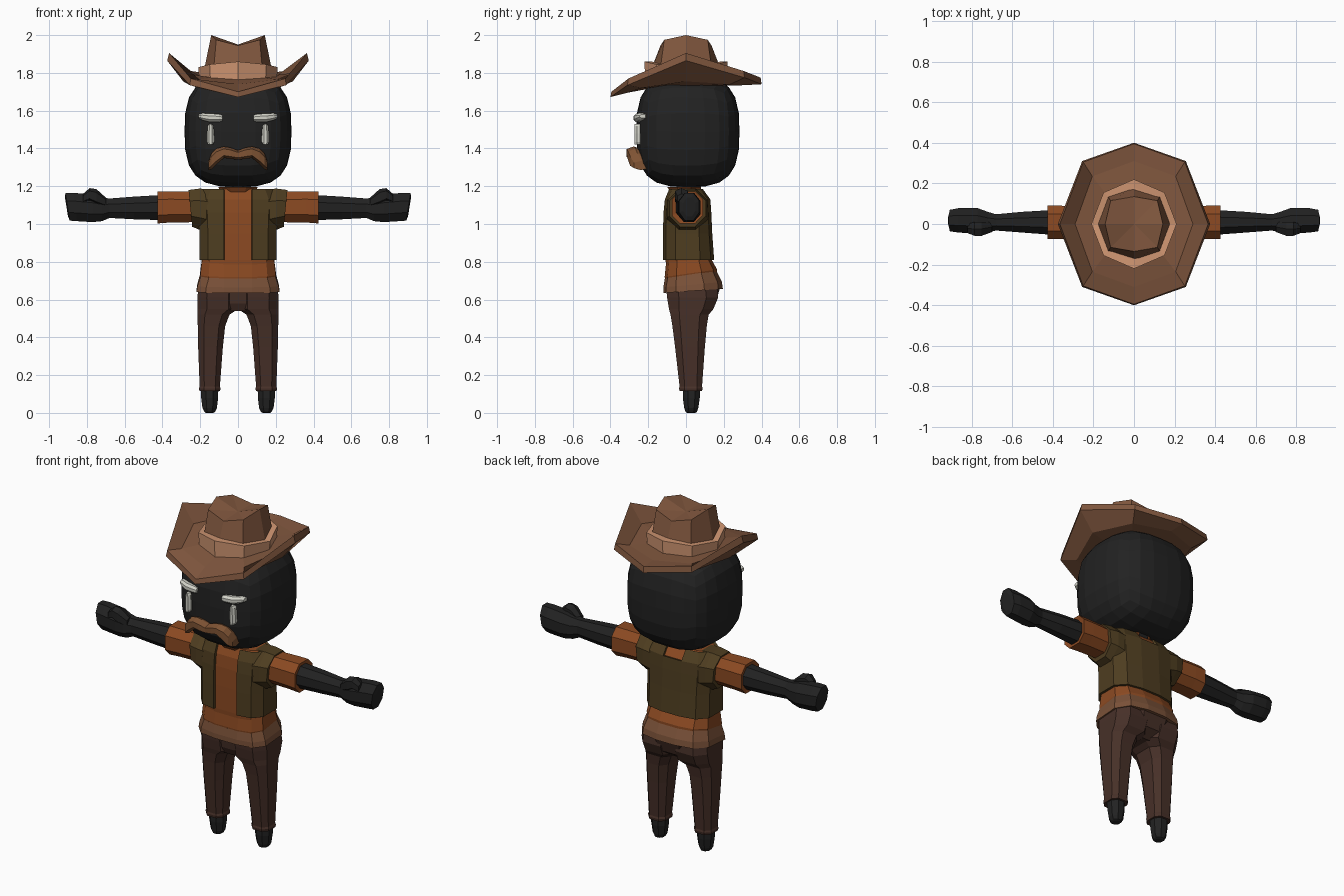
import bpy, bmesh, math
from mathutils import Vector

if "Cube" in bpy.data.objects:
    bpy.data.objects.remove(bpy.data.objects["Cube"])


def material(name, r, g, b):
    lin = [((c / 255 + 0.055) / 1.055) ** 2.4 for c in (r, g, b)]
    m = bpy.data.materials.new(name)
    m.diffuse_color = (*lin, 1)
    m.use_nodes = True
    m.node_tree.nodes["Principled BSDF"].inputs["Base Color"].default_value = m.diffuse_color
    return m


BLACK = material("charcoal", 34, 34, 34)
WHITE = material("off_white", 212, 212, 202)
HAT = material("hat_brown", 130, 88, 63)
BAND = material("band_tan", 208, 150, 114)
HAIR = material("moustache_brown", 128, 84, 52)
SHIRT = material("shirt_rust", 140, 74, 34)
VEST = material("vest_olive", 78, 61, 32)
BELT = material("waist_brown", 122, 81, 56)
TROUSERS = material("trouser_brown", 71, 48, 40)


def make(name, bm, mat):
    bmesh.ops.recalc_face_normals(bm, faces=bm.faces)
    me = bpy.data.meshes.new(name)
    bm.to_mesh(me)
    bm.free()
    me.materials.append(mat)
    ob = bpy.data.objects.new(name, me)
    bpy.context.collection.objects.link(ob)
    return ob


def loft(name, rings, mat, drop=None, caps=True):
    """Skin a list of closed rings; drop(centre) removes faces."""
    bm = bmesh.new()
    vs = [[bm.verts.new(p) for p in r] for r in rings]
    n = len(vs[0])
    for a, b in zip(vs, vs[1:]):
        for i in range(n):
            j = (i + 1) % n
            c = (a[i].co + a[j].co + b[i].co + b[j].co) / 4
            if not (drop and drop(c)):
                bm.faces.new((a[i], a[j], b[j], b[i]))
    if caps:
        bm.faces.new(vs[0])
        bm.faces.new(vs[-1])
    return make(name, bm, mat)


def oval(lo_u, hi_u, lo_v, hi_v, n=8, power=1.0):
    """Points of an oval filling a box; power below 1 is squarer."""
    pts = []
    for i in range(n):
        a = 2 * math.pi * (i + 0.5) / n
        c, s = math.cos(a), math.sin(a)
        top = math.cos(math.pi / n)
        c, s = [math.copysign(min(1, abs(t) / top) ** power, t) for t in (c, s)]
        pts.append(((lo_u + hi_u) / 2 + c * (hi_u - lo_u) / 2,
                    (lo_v + hi_v) / 2 + s * (hi_v - lo_v) / 2))
    return pts


def along_z(z, x0, x1, y0, y1, s=1, **k):
    return [(s * u, v, z) for u, v in oval(x0, x1, y0, y1, **k)]


def along_x(x, y0, y1, z0, z1, s=1, lean=0, **k):
    mid = (z0 + z1) / 2
    return [(s * (x + lean * (v - mid)), u, v) for u, v in oval(y0, y1, z0, z1, **k)]


# Head: cube rounded towards a soft box
bm = bmesh.new()
bmesh.ops.create_cube(bm, size=2)
bmesh.ops.subdivide_edges(bm, edges=bm.edges[:], cuts=5, use_grid_fill=True)
for v in bm.verts:
    d = sum(abs(c) ** 3 for c in v.co) ** (1 / 3)
    p = v.co / d
    v.co = Vector((p.x * 0.283, 0.01 + p.y * 0.273, 1.49 + p.z * 0.295))
make("head", bm, BLACK)
loft("neck", [along_z(z, -.07, .07, -.05, .08) for z in (1.12, 1.24)], BLACK)

# Face
for s, side in ((1, "left"), (-1, "right")):
    loft(side + "_brow", [along_x(x, y, y + .045, z0, z1, s) for x, y, z0, z1 in (
        (.083, -.275, 1.545, 1.575), (.10, -.279, 1.54, 1.582),
        (.15, -.276, 1.54, 1.585), (.19, -.26, 1.55, 1.587),
        (.208, -.247, 1.56, 1.58))], WHITE)
    loft(side + "_eye", [along_z(z, .145 - w, .145 + w, -.272, -.23, s) for z, w in (
        (1.42, .013), (1.435, .02), (1.48, .019), (1.52, .015), (1.53, .008))], WHITE)
    loft(side + "_moustache", [along_x(x, y, y + .075, z0, z1, s, n=6) for x, y, z0, z1 in (
        (0, -.31, 1.34, 1.39), (.04, -.316, 1.345, 1.405), (.075, -.314, 1.35, 1.41),
        (.115, -.305, 1.315, 1.40), (.14, -.295, 1.29, 1.375),
        (.155, -.275, 1.285, 1.335))], HAIR)


# Hat: eight-sided rings with a height per side, diagonal, front and back
def octagon(rx, ry, dx, dy, side, back_diag, back, front_diag, front, drop=0):
    return [(rx, 0, side - drop), (dx, dy, back_diag - drop), (0, ry, back - drop),
            (-dx, dy, back_diag - drop), (-rx, 0, side - drop),
            (-dx, -dy, front_diag - drop), (0, -ry, front - drop),
            (dx, -dy, front_diag - drop)]


mid = (.29, .31, .205, .235, 1.80, 1.785, 1.78, 1.765, 1.74)
inner = (.2, .21, .14, .15, 1.78, 1.78, 1.785, 1.775, 1.765)
loft("hat_brim", [
    octagon(*inner, drop=.05), octagon(*mid, drop=.045),
    octagon(.375, .40, .255, .31, 1.865, 1.775, 1.74, 1.735, 1.672),
    octagon(.365, .395, .25, .305, 1.905, 1.81, 1.775, 1.77, 1.70),
    octagon(*mid), octagon(*inner)], HAT)
loft("hat_band", [
    octagon(.205, .215, .145, .155, 1.75, 1.75, 1.75, 1.745, 1.74),
    octagon(.21, .22, .15, .155, 1.83, 1.845, 1.86, 1.845, 1.86),
    octagon(.175, .18, .125, .13, 1.83, 1.845, 1.86, 1.845, 1.86)], BAND)
# Crown with a lengthwise crease
bm = bmesh.new()
low = [bm.verts.new(p) for p in octagon(.178, .18, .128, .135, 1.82, 1.83, 1.83, 1.83, 1.83)]
top = [bm.verts.new(p) for p in octagon(.142, .135, .115, .115, 2.0, 1.975, 1.945, 1.975, 1.945)]
crease = bm.verts.new((0, 0, 1.95))
for i in range(8):
    j = (i + 1) % 8
    bm.faces.new((low[i], low[j], top[j], top[i]))
    bm.faces.new((top[i], top[j], crease))
make("hat_crown", bm, HAT)


# Torso section with points at the vest opening and the back neck notch
def torso(z, w, front, back, grow=0, gap=.075, tilt=0):
    w, front, back = w + grow, front - grow, back + grow
    half = [(gap, front), (w * .78, front + .015), (w, front * .45), (w, back * .5),
            (w * .75, back * .88), (.06, back)]
    pts = half + [(-x, y) for x, y in reversed(half)]
    return [(x, y, z + tilt * (y - front)) for x, y in pts]


body = [(.81, .19, -.108, .135), (.95, .19, -.108, .125), (1.06, .195, -.105, .12),
        (1.13, .195, -.098, .115), (1.185, .17, -.075, .075)]
loft("shirt", [torso(.69, .18, -.1, .14)] + [torso(*b) for b in body], SHIRT)
loft("shirt_hem", [torso(.70, .195, -.11, .165, tilt=.16), torso(.72, .20, -.113, .165, tilt=.14),
                   torso(.80, .192, -.105, .135, tilt=.05)], SHIRT)
loft("collar", [along_z(1.15, -.08, .08, -.07, .07), along_z(1.197, -.105, .105, -.10, .08)], SHIRT)


# Vest: open down the front, notched at the back of the neck
def vest_gap(c):
    return abs(c.x) < .03 and (c.y < 0 or c.z > 1.14)


vest = loft("vest", [torso(*b, grow=.014) for b in body], VEST, vest_gap, caps=False)
thick = vest.modifiers.new("thickness", "SOLIDIFY")
thick.thickness = .02

# Waistband, flaring towards the seat
loft("waistband", [torso(.635, .22, -.12, .195, tilt=.07), torso(.665, .215, -.12, .19, tilt=.09),
                   torso(.712, .198, -.112, .16, tilt=.16)], BELT)

for s, side in ((1, "left"), (-1, "right")):
    # Arm: vest shoulder, shirt sleeve, forearm with fist and thumb
    loft(side + "_vest_shoulder", [
        along_x(.14, -.10, .115, .95, 1.185, s), along_x(.205, -.10, .115, .97, 1.187, s),
        along_x(.252, -.088, .105, .985, 1.18, s, lean=.1)], VEST)
    loft(side + "_sleeve", [
        along_x(.20, -.07, .085, 1.01, 1.17, s, power=.8),
        along_x(.36, -.075, .09, 1.008, 1.173, s, power=.8),
        along_x(.425, -.075, .09, 1.003, 1.173, s, power=.8),
        along_x(.42, -.055, .07, 1.02, 1.155, s, power=.8)], SHIRT)
    loft(side + "_arm", [
        along_x(.38, -.055, .07, 1.02, 1.155, s), along_x(.55, -.042, .06, 1.025, 1.145, s),
        along_x(.68, -.032, .048, 1.032, 1.135, s), along_x(.72, -.042, .06, 1.015, 1.14, s),
        along_x(.77, -.048, .078, 1.01, 1.155, s), along_x(.86, -.042, .078, 1.015, 1.165, s, lean=.1),
        along_x(.902, -.036, .07, 1.018, 1.165, s, lean=.16),
        along_x(.908, -.015, .05, 1.04, 1.14, s, lean=.16)], BLACK)
    loft(side + "_thumb", [
        along_x(.70, -.04, .01, 1.09, 1.14, s, n=6), along_x(.75, -.058, .01, 1.10, 1.185, s, n=6),
        along_x(.785, -.058, .01, 1.12, 1.19, s, n=6), along_x(.82, -.045, .0, 1.11, 1.16, s, n=6)], BLACK)
    # Leg: trousers and foot
    loft(side + "_trouser_leg", [along_z(z, x0, x1, y0, y1, s, n=8, power=.7) for z, x0, x1, y0, y1 in (
        (.66, 0, .21, -.105, .165), (.61, 0, .215, -.10, .17), (.55, 0, .214, -.09, .145),
        (.52, .045, .214, -.082, .12), (.46, .068, .213, -.072, .11),
        (.35, .08, .211, -.058, .10), (.14, .096, .203, -.034, .085),
        (.13, .092, .207, -.037, .088), (.115, .095, .204, -.034, .085))], TROUSERS)
    loft(side + "_foot", [along_z(z, .15 - w, .15 + w, .028 - d, .028 + d, s) for z, w, d in (
        (.15, .046, .045), (.08, .045, .045), (.025, .038, .037), (.005, .028, .03), (0, .02, .022))], BLACK)

# Seat joining the two legs
loft("seat", [along_z(.54, -.10, .10, -.07, .10), along_z(.58, -.15, .15, -.09, .155),
              along_z(.66, -.19, .19, -.10, .18)], TROUSERS)
